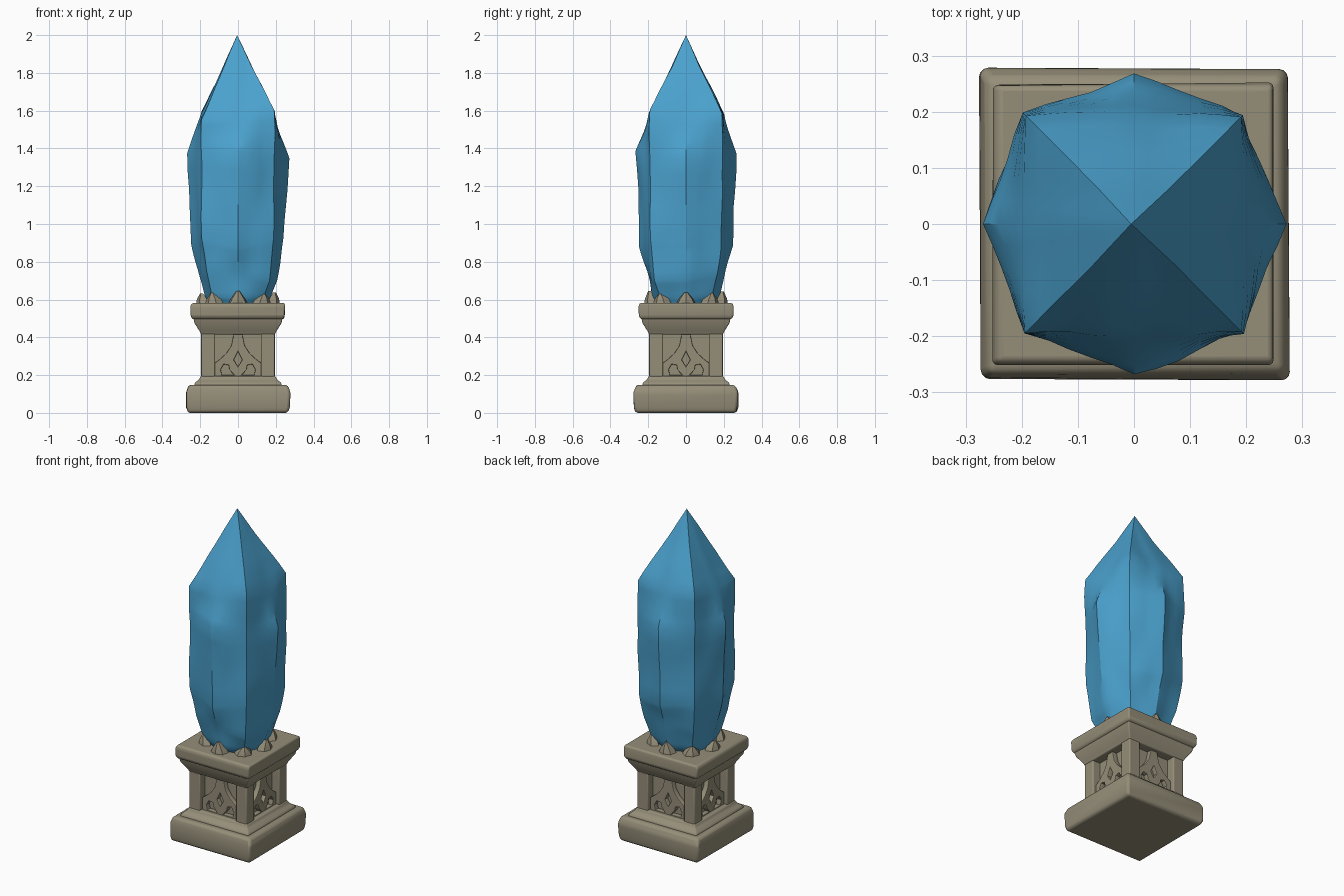
import bpy, bmesh, math, random
from mathutils import Matrix, Vector, noise

if "Cube" in bpy.data.objects:
    bpy.data.objects.remove(bpy.data.objects["Cube"])

random.seed(4)


def material(name, rgb):
    m = bpy.data.materials.new(name)
    m.diffuse_color = (*rgb, 1)
    m.use_nodes = True
    m.node_tree.nodes["Principled BSDF"].inputs["Base Color"].default_value = m.diffuse_color
    return m


STONE = material("warm grey stone", (0.30, 0.27, 0.19))
BLUE = material("blue crystal", (0.07, 0.36, 0.62))


def finish(ob, angle=30):
    bpy.ops.object.select_all(action='DESELECT')
    ob.select_set(True)
    bpy.context.view_layer.objects.active = ob
    bpy.ops.object.shade_smooth_by_angle(angle=math.radians(angle))


def make(name, bm, mat, bevel=0, angle=30):
    bmesh.ops.recalc_face_normals(bm, faces=bm.faces[:])
    me = bpy.data.meshes.new(name)
    bm.to_mesh(me)
    bm.free()
    me.materials.append(mat)
    ob = bpy.data.objects.new(name, me)
    bpy.context.collection.objects.link(ob)
    finish(ob, angle)
    if bevel:
        b = ob.modifiers.new("worn edges", 'BEVEL')
        b.width, b.segments = bevel, 3
        b.limit_method, b.angle_limit = 'ANGLE', math.radians(20)
    return ob


def loft(bm, rings):
    """Skin a list of closed rings of points and cap both ends."""
    vs = [[bm.verts.new(p) for p in r] for r in rings]
    n = len(vs[0])
    for a, b in zip(vs, vs[1:]):
        for i in range(n):
            bm.faces.new((a[i], a[(i + 1) % n], b[(i + 1) % n], b[i]))
    bm.faces.new(vs[0][::-1])
    bm.faces.new(vs[-1])
    return vs


def square_tier(name, profile, bevel, cx=0, cy=0, jitter=0.0):
    """Square block whose (half width, height) profile runs upward."""
    def j():
        return random.uniform(-jitter, jitter)
    bm = bmesh.new()
    loft(bm, [[(cx + sx * h + j(), cy + sy * h + j(), z)
               for sx, sy in ((-1, -1), (1, -1), (1, 1), (-1, 1))]
              for h, z in profile])
    return make(name, bm, STONE, bevel)


# Pedestal tiers
square_tier("base_slab", [(0.265, 0), (0.274, 0.03), (0.276, 0.11), (0.262, 0.148)], 0.014, jitter=0.004)
square_tier("base_moulding", [(0.235, 0.13), (0.23, 0.158), (0.205, 0.178), (0.198, 0.195)], 0.007)
square_tier("pedestal_core", [(0.145, 0.18), (0.145, 0.43)], 0)
square_tier("cornice", [(0.196, 0.415), (0.202, 0.43), (0.23, 0.475), (0.238, 0.51)], 0.006)
square_tier("top_slab", [(0.238, 0.495), (0.249, 0.51), (0.25, 0.565), (0.244, 0.582)], 0.009, jitter=0.003)

# Corner posts
for sx in (-1, 1):
    for sy in (-1, 1):
        square_tier("corner_post", [(0.037, 0.18), (0.037, 0.43)], 0.007, sx * 0.158, sy * 0.158)


# Pointed tracery in each recessed panel
def tracery(turn):
    half = [(0.122, 0.185), (0.122, 0.265), (0.095, 0.285), (0.062, 0.315),
            (0.036, 0.355), (0.022, 0.42)]
    outline = half + [(-x, z) for x, z in reversed(half)]
    diamond = [(0, 0.245), (0.022, 0.28), (0, 0.325), (-0.022, 0.28)]
    lobe = [(0.02, 0.2), (0.085, 0.2), (0.092, 0.23), (0.075, 0.258), (0.05, 0.252), (0.045, 0.228)]
    cu = bpy.data.curves.new("tracery", 'CURVE')
    cu.dimensions, cu.fill_mode = '2D', 'BOTH'
    cu.extrude, cu.bevel_depth, cu.bevel_resolution = 0.014, 0.004, 1
    cu.offset = -0.004
    for pts in (outline, diamond, lobe, [(-x, z) for x, z in lobe]):
        sp = cu.splines.new('POLY')
        sp.points.add(len(pts) - 1)
        for p, (x, z) in zip(sp.points, pts):
            p.co = (x, z, 0, 1)
        sp.use_cyclic_u = True
    cu.materials.append(STONE)
    ob = bpy.data.objects.new("arch_tracery", cu)
    bpy.context.collection.objects.link(ob)
    ob.matrix_world = (Matrix.Rotation(turn, 4, 'Z') @ Matrix.Translation((0, -0.156, 0))
                       @ Matrix.Rotation(math.pi / 2, 4, 'X'))
    bpy.ops.object.select_all(action='DESELECT')
    ob.select_set(True)
    bpy.context.view_layer.objects.active = ob
    bpy.ops.object.convert(target='MESH')
    finish(bpy.context.view_layer.objects.active)


for k in range(4):
    tracery(k * math.pi / 2)

# Stone claws gripping the crystal
for k in range(8):
    a = k * math.pi / 4
    ring = [(0.16, -0.055), (0.205, -0.045), (0.222, 0), (0.205, 0.045), (0.16, 0.055)]
    tip = 0.64 + random.uniform(-0.012, 0.006)
    bm = bmesh.new()
    loft(bm, [[(r, t, 0.57) for r, t in ring],
              [(0.165 + (r - 0.16) * 0.85, t * 0.7, 0.603) for r, t in ring],
              [(0.185 + (r - 0.16) * 0.25, t * 0.16, tip) for r, t in ring]])
    bmesh.ops.rotate(bm, verts=bm.verts[:], matrix=Matrix.Rotation(a, 3, 'Z'))
    make("stone_claw", bm, STONE)

# Eight-sided crystal: (height, radius on the axes, radius on the diagonals)
stations = [(0.56, 0.15, 0.15), (0.61, 0.175, 0.19), (0.73, 0.21, 0.235),
            (0.9, 0.245, 0.265), (1.37, 0.266, 0.275), (1.58, 0.2, 0.272),
            (1.84, 0.074, 0.1)]
bm = bmesh.new()
rings = []
for i, (z, ra, rd) in enumerate(stations):
    ring = []
    for k in range(8):
        r = rd if k % 2 else ra
        dz = random.uniform(-0.035, 0.035) if 1 < i < 6 else 0
        ring.append((r * math.cos(k * math.pi / 4), r * math.sin(k * math.pi / 4), z + dz))
    rings.append(ring)
vs = loft(bm, rings)
top = [f for f in bm.faces if all(v in vs[-1] for v in f.verts)]
peak = bmesh.ops.poke(bm, faces=top)["verts"][0]
peak.co = (-0.005, 0, 2.0)
bmesh.ops.subdivide_edges(bm, edges=bm.edges[:], cuts=4, use_grid_fill=True)
# Gentle hewn unevenness, fading out at the tip
for v in bm.verts:
    fade = min(1, max(0, (2 - v.co.z) / 0.4))
    out = Vector((v.co.x, v.co.y, 0))
    if out.length > 0.01:
        n = noise.noise(Vector((v.co.x * 9, v.co.y * 9, v.co.z * 5)))
        v.co += out.normalized() * (n * 0.012 * fade)
make("crystal", bm, BLUE, angle=28)
